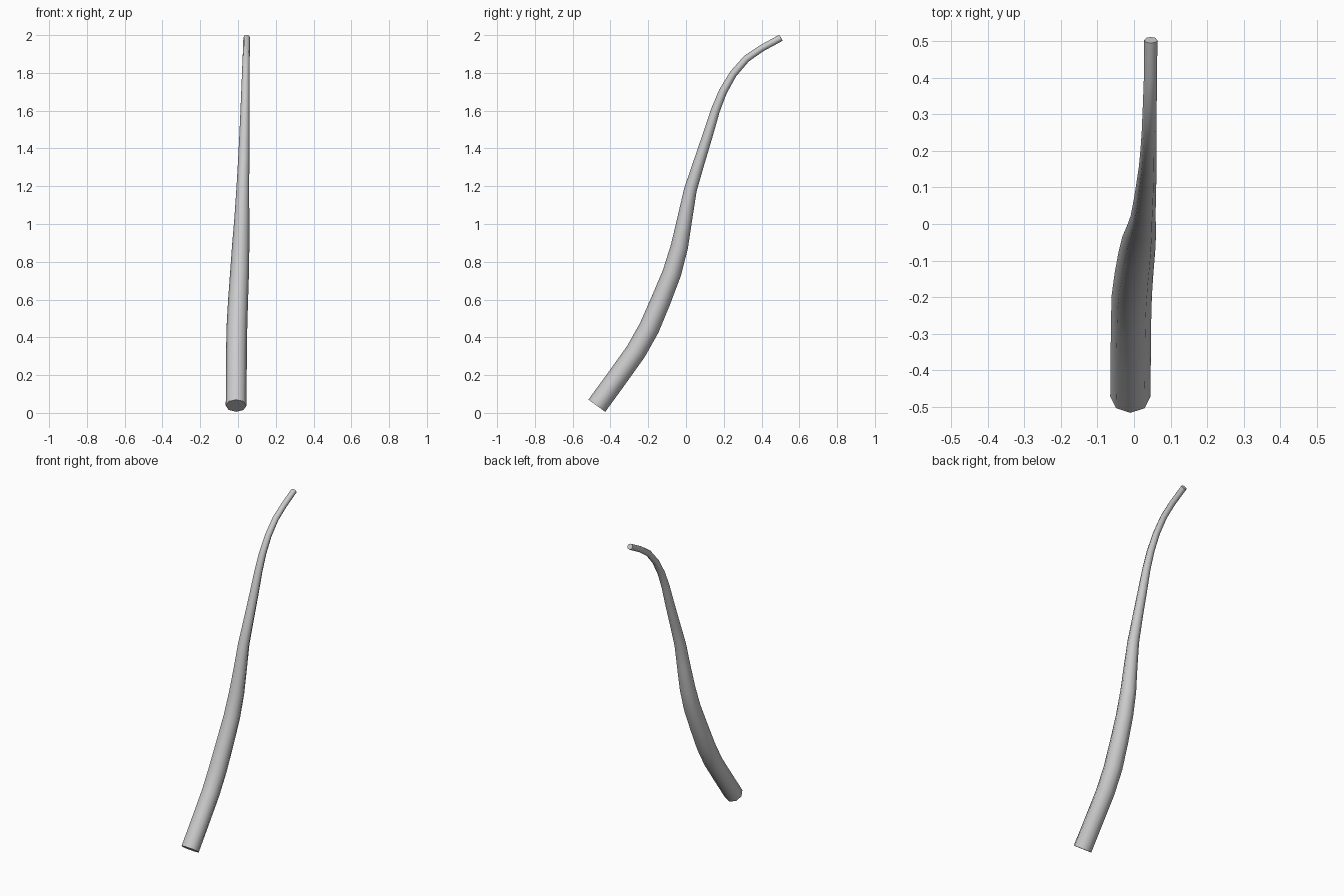
import bpy, bmesh, math
from mathutils import Vector

if "Cube" in bpy.data.objects:
    bpy.data.objects.remove(bpy.data.objects["Cube"])

SIDES = 8

# centre line and radius: x, y, z, r
path = [
    (-0.010, -0.472, 0.038, 0.055),
    (-0.009, -0.365, 0.185, 0.055),
    (-0.008, -0.265, 0.325, 0.055),
    (-0.006, -0.195, 0.450, 0.055),
    (0.000, -0.135, 0.590, 0.053),
    (0.008, -0.075, 0.740, 0.050),
    (0.014, -0.035, 0.880, 0.046),
    (0.020, -0.008, 1.020, 0.040),
    (0.025, 0.023, 1.180, 0.034),
    (0.030, 0.070, 1.330, 0.030),
    (0.034, 0.115, 1.470, 0.027),
    (0.037, 0.155, 1.600, 0.024),
    (0.039, 0.195, 1.700, 0.022),
    (0.041, 0.250, 1.795, 0.020),
    (0.043, 0.320, 1.875, 0.019),
    (0.045, 0.400, 1.930, 0.018),
    (0.046, 0.503, 1.986, 0.018),
]
points = [Vector(p[:3]) for p in path]

# tapered stalk: one ring per path point, square to the path
bm = bmesh.new()
rings = []
for i, (c, p) in enumerate(zip(points, path)):
    t = (points[min(i + 1, len(points) - 1)] - points[max(i - 1, 0)]).normalized()
    up = t.cross(Vector((1, 0, 0))).normalized()
    side = up.cross(t)
    ring = []
    for k in range(SIDES):
        a = 2 * math.pi * k / SIDES
        ring.append(bm.verts.new(c + p[3] * (math.cos(a) * side + math.sin(a) * up)))
    rings.append(ring)

# skin and flat end caps
for a, b in zip(rings, rings[1:]):
    for k in range(SIDES):
        n = (k + 1) % SIDES
        bm.faces.new((a[k], a[n], b[n], b[k]))
bm.faces.new(rings[0])
bm.faces.new(rings[-1])
bmesh.ops.recalc_face_normals(bm, faces=bm.faces)

mesh = bpy.data.meshes.new("curved_stalk")
bm.to_mesh(mesh)
bm.free()
stalk = bpy.data.objects.new("curved_stalk", mesh)
bpy.context.collection.objects.link(stalk)

# smooth sides, sharp cap edges
bpy.context.view_layer.objects.active = stalk
stalk.select_set(True)
bpy.ops.object.shade_smooth_by_angle(angle=math.radians(60))
